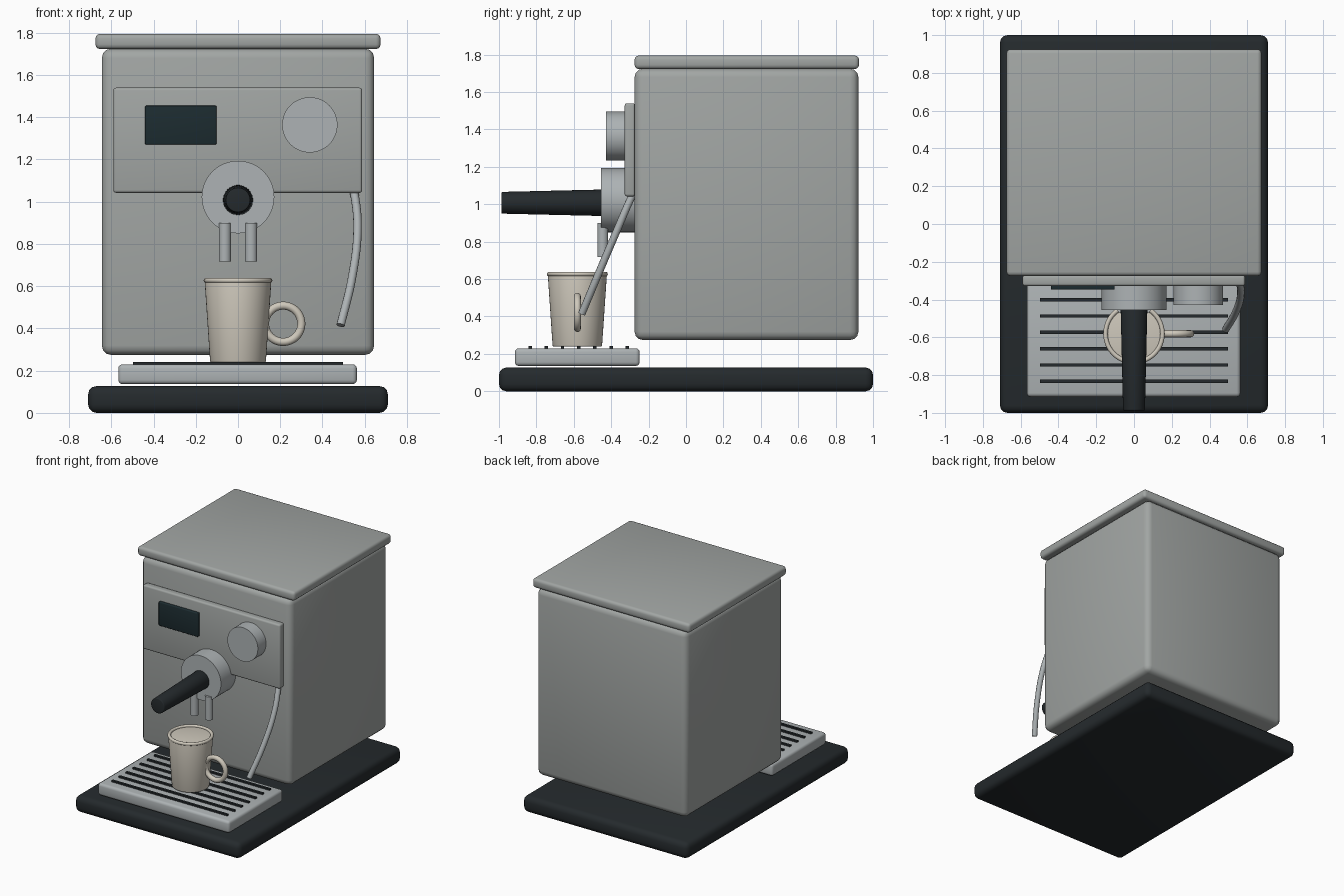
import bpy
from math import radians

if "Cube" in bpy.data.objects:
    bpy.data.objects.remove(bpy.data.objects["Cube"])


def material(name, r, g, b):
    m = bpy.data.materials.new(name)
    m.diffuse_color = (r, g, b, 1)
    m.use_nodes = True
    m.node_tree.nodes["Principled BSDF"].inputs["Base Color"].default_value = m.diffuse_color
    return m


STEEL = material("brushed_steel", 0.36, 0.38, 0.37)
CHROME = material("chrome", 0.42, 0.45, 0.46)
BLACK = material("black_plastic", 0.018, 0.023, 0.026)
GLASS = material("dark_glass", 0.012, 0.025, 0.03)
CREAM = material("cream_ceramic", 0.62, 0.58, 0.50)


def finish(name, mat, bevel=0.0, segments=3):
    ob = bpy.context.object
    ob.name = name
    ob.data.materials.append(mat)
    if bevel:
        mod = ob.modifiers.new("rounded_edges", 'BEVEL')
        mod.width, mod.segments = bevel, segments
        mod.limit_method = 'ANGLE'
        bpy.ops.object.modifier_apply(modifier=mod.name)
    bpy.ops.object.shade_smooth_by_angle(angle=radians(35))
    return ob


def box(name, x, y, z, mat, bevel=0.0):
    """Box from (min, max) pairs on each axis."""
    spans = (x, y, z)
    bpy.ops.mesh.primitive_cube_add(size=1, location=[(a + b) / 2 for a, b in spans])
    bpy.context.object.scale = [b - a for a, b in spans]
    bpy.ops.object.transform_apply(location=False, rotation=False, scale=True)
    return finish(name, mat, bevel)


def cone(name, loc, r1, r2, depth, mat, tilt=0, bevel=0.0):
    bpy.ops.mesh.primitive_cone_add(vertices=48, radius1=r1, radius2=r2, depth=depth,
                                    location=loc, rotation=(radians(tilt), 0, 0))
    return finish(name, mat, bevel)


def ring(name, loc, major, minor, mat, tilt=0):
    bpy.ops.mesh.primitive_torus_add(major_radius=major, minor_radius=minor,
                                     major_segments=48, minor_segments=12,
                                     location=loc, rotation=(radians(tilt), 0, 0))
    return finish(name, mat)


# Housing
box("base", (-0.71, 0.71), (-1, 1), (0, 0.127), BLACK, 0.04)
box("body", (-0.645, 0.645), (-0.275, 0.922), (0.274, 1.725), STEEL, 0.045)
box("lid", (-0.675, 0.675), (-0.275, 0.925), (1.723, 1.795), STEEL, 0.022)

# Control panel
box("control_panel", (-0.59, 0.588), (-0.328, -0.272), (1.042, 1.54), STEEL, 0.013)
box("display", (-0.44, -0.102), (-0.348, -0.315), (1.27, 1.455), GLASS, 0.006)
cone("dial", (0.34, -0.372, 1.364), 0.131, 0.131, 0.114, CHROME, 90)

# Brewing group with handle and twin spouts
cone("group_head", (0, -0.36, 1.022), 0.172, 0.172, 0.19, CHROME, 90)
cone("filter_handle", (0, -0.712, 1.008), 0.071, 0.058, 0.55, BLACK, 90, 0.006)
for side, s in (("left", -1), ("right", 1)):
    cone("spout_" + side, (s * 0.062, -0.445, 0.809), 0.029, 0.029, 0.182, CHROME)

# Drip tray and slats
box("drip_tray", (-0.567, 0.563), (-0.915, -0.248), (0.136, 0.23), CHROME, 0.02)
for i in range(7):
    y = -0.833 + i * 0.0865
    box(f"tray_slat_{i + 1}", (-0.497, 0.497), (y - 0.009, y + 0.009),
        (0.23, 0.242), BLACK)

# Mug
MUG_Y = -0.581
cone("mug", (0, MUG_Y, 0.432), 0.132, 0.158, 0.385, CREAM, 0, 0.006)
ring("mug_rim", (0, MUG_Y, 0.627), 0.151, 0.012, CREAM)
ring("mug_handle", (0.214, MUG_Y, 0.422), 0.086, 0.019, CREAM, 90)

# Steam wand
curve = bpy.data.curves.new("steam_wand", 'CURVE')
curve.dimensions = '3D'
curve.bevel_depth, curve.bevel_resolution = 0.02, 4
curve.use_fill_caps = True
path = [(0.535, -0.26, 1.10), (0.554, -0.30, 1.02), (0.566, -0.365, 0.87),
        (0.54, -0.463, 0.64), (0.486, -0.557, 0.415)]
spline = curve.splines.new('BEZIER')
spline.bezier_points.add(len(path) - 1)
for point, co in zip(spline.bezier_points, path):
    point.co = co
    point.handle_left_type = point.handle_right_type = 'AUTO'
wand = bpy.data.objects.new("steam_wand", curve)
bpy.context.collection.objects.link(wand)
bpy.ops.object.select_all(action='DESELECT')
wand.select_set(True)
bpy.context.view_layer.objects.active = wand
bpy.ops.object.convert(target='MESH')
finish("steam_wand", CHROME)
